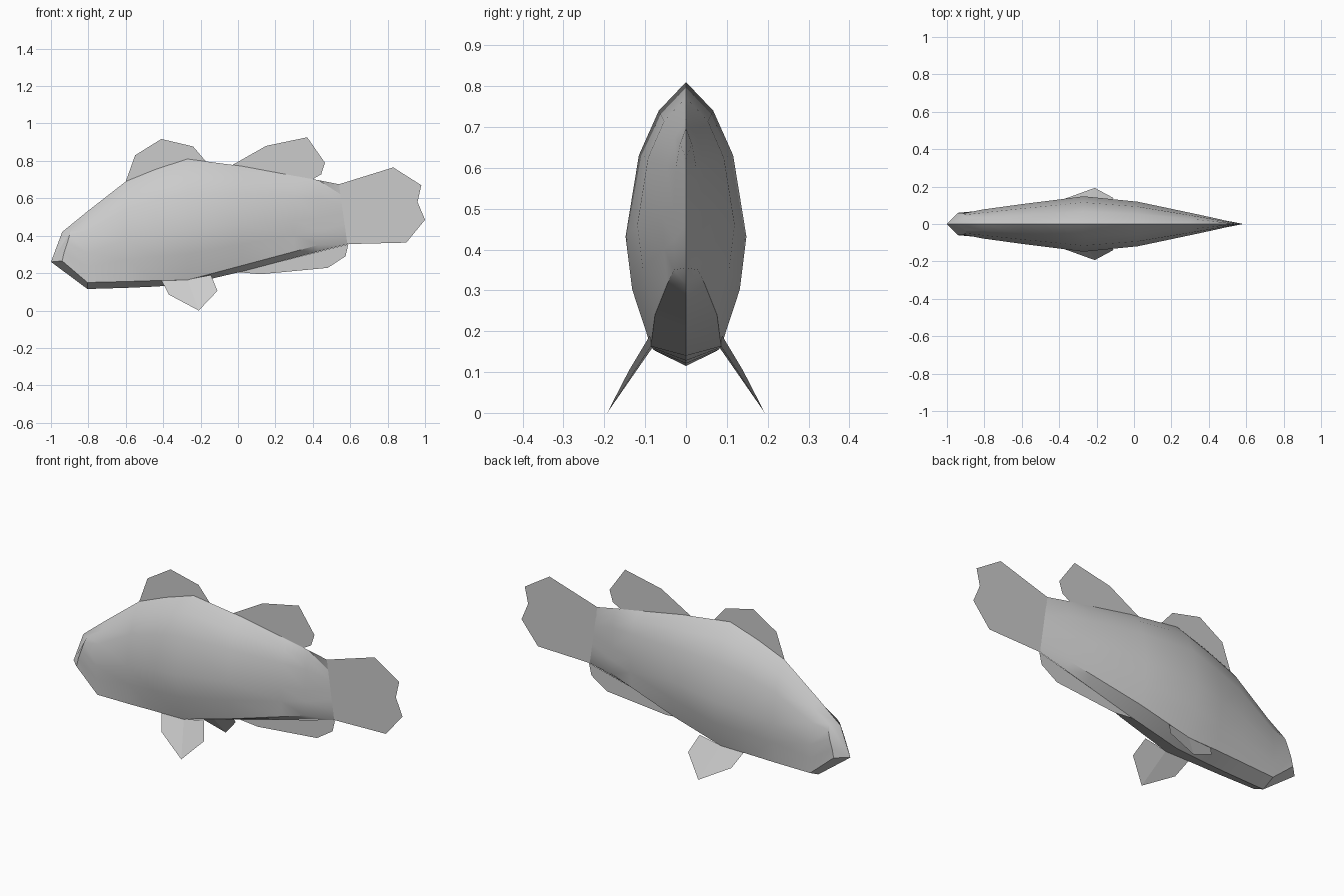
import bpy, bmesh, math

if "Cube" in bpy.data.objects:
    bpy.data.objects.remove(bpy.data.objects["Cube"])

def finish(name, bm):
    me = bpy.data.meshes.new(name)
    bm.to_mesh(me)
    bm.free()
    ob = bpy.data.objects.new(name, me)
    bpy.context.collection.objects.link(ob)
    return ob

# Body: half cross-sections lofted from snout to tail, then mirrored
PROFILE = [(0, 0), (.108, .45), (.277, .78), (.585, 1), (.785, .89)]  # (drop, width)
STATIONS = [  # x, z top, z lower edge, z keel, half width, lower edge half width
    (-.805, .53, .15, .115, .078, .072),
    (-.60, .69, .155, .121, .106, .08),
    (-.44, .755, .16, .128, .126, .084),
    (-.27, .81, .163, .14, .148, .086),
    (.02, .772, .24, .208, .119, .076),
    (.30, .72, .315, .282, .06, .046),
    (.43, .697, .35, .316, .032, .03),
]
snout = [(-.94, 0, .42), (-.895, .035, .43), (-.90, .05, .405), (-.913, .057, .36),
         (-.93, .059, .31), (-.94, .06, .265), (-1, 0, .26)]
rings = [snout]
for x, zt, zl, zb, w, wl in STATIONS:
    ring = [(x, w * f, zt + (zl - zt) * t) for t, f in PROFILE]
    rings.append(ring + [(x, wl, zl), (x, 0, zb)])
rings.append([(.54 + .045 * i / 6, 0, .675 - .32 * i / 6) for i in range(7)])

bm = bmesh.new()
vs = [[bm.verts.new(p) for p in r] for r in rings]
bm.faces.new(vs[0])
for a, b in zip(vs, vs[1:]):
    for i in range(6):
        bm.faces.new((a[i], b[i], b[i + 1], a[i + 1]))
bmesh.ops.mirror(bm, geom=bm.verts[:] + bm.edges[:] + bm.faces[:], axis='Y', merge_dist=1e-4)
bmesh.ops.remove_doubles(bm, verts=bm.verts, dist=1e-4)
bmesh.ops.recalc_face_normals(bm, faces=bm.faces)
body = finish("body", bm)
bpy.context.view_layer.objects.active = body
body.select_set(True)
bpy.ops.object.shade_smooth_by_angle(angle=math.radians(32))

# Flat fins on the centre plane
FINS = {
    "front_dorsal_fin": [(-.6, .69), (-.55, .83), (-.41, .917), (-.24, .877), (-.17, .795), (-.27, .78), (-.44, .73)],
    "rear_dorsal_fin": [(-.035, .775), (.15, .88), (.37, .926), (.465, .79), (.445, .728), (.395, .70)],
    "tail_fin": [(.54, .675), (.83, .765), (.98, .67), (.96, .58), (1, .485), (.9, .363), (.585, .355), (.555, .5)],
    "anal_fin": [(0, .205), (.12, .194), (.48, .228), (.575, .29), (.59, .355)],
}
for name, pts in FINS.items():
    bm = bmesh.new()
    bm.faces.new([bm.verts.new((x, 0, z)) for x, z in pts])
    finish(name, bm)

# Splayed belly fins
for side, s in (("left", 1), ("right", -1)):
    bm = bmesh.new()
    v = [bm.verts.new((x, s * y, z)) for x, y, z in
         [(-.41, .08, .163), (-.37, .135, .085), (-.21, .193, 0), (-.11, .139, .105), (-.145, .088, .19), (-.27, .085, .165)]]
    bm.faces.new((v[0], v[1], v[2], v[5]))
    bm.faces.new((v[5], v[2], v[3], v[4]))
    finish(side + "_belly_fin", bm)
